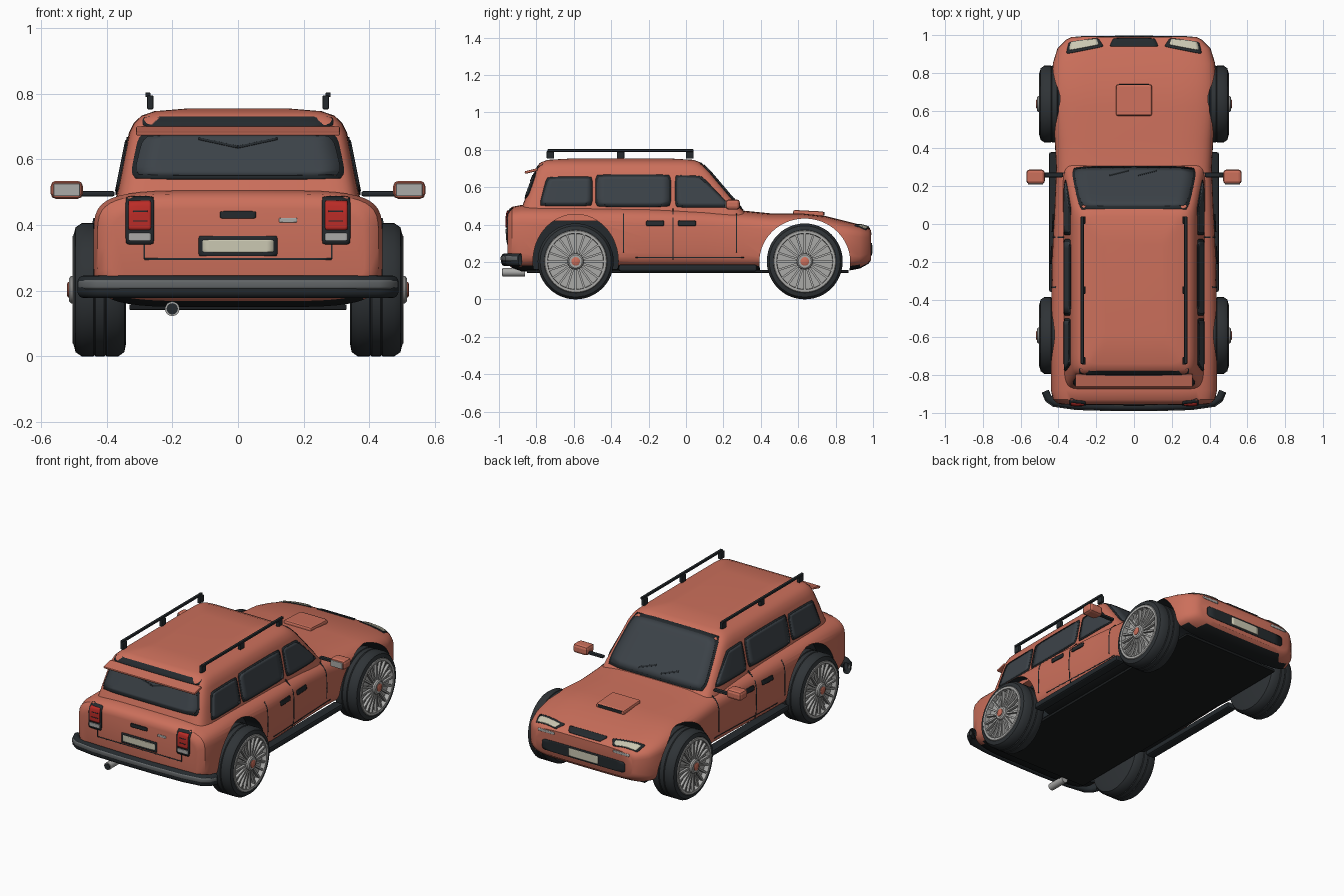
import bpy, bmesh, math
from mathutils import Vector
from mathutils.bvhtree import BVHTree

if "Cube" in bpy.data.objects:
    bpy.data.objects.remove(bpy.data.objects["Cube"])


def material(name, rgb):
    m = bpy.data.materials.new(name)
    m.use_nodes = True
    m.diffuse_color = (*rgb, 1)
    m.node_tree.nodes["Principled BSDF"].inputs["Base Color"].default_value = (*rgb, 1)
    return m


paint = material("coral paint", (.60, .16, .105))
glass = material("tinted glass", (.045, .055, .065))
trim = material("dark trim", (.018, .023, .027))
rubber = material("tyre rubber", (.028, .033, .037))
under = material("underside black", (.01, .012, .013))
silver = material("silver", (.4, .4, .39))
grey = material("bumper grey", (.12, .13, .135))
red = material("tail light red", (.5, .025, .02))
cream = material("cream lens", (.6, .58, .45))


def finish(name, bm, mats, angle=35):
    me = bpy.data.meshes.new(name)
    bm.to_mesh(me)
    bm.free()
    ob = bpy.data.objects.new(name, me)
    bpy.context.collection.objects.link(ob)
    for m in mats:
        me.materials.append(m)
    smooth(ob, angle)
    return ob


def smooth(ob, angle=35):
    bpy.ops.object.select_all(action='DESELECT')
    ob.select_set(True)
    bpy.context.view_layer.objects.active = ob
    bpy.ops.object.shade_smooth_by_angle(angle=math.radians(angle))


def superellipse(power, count=48):
    pts = []
    for i in range(count):
        t = 2 * math.pi * i / count
        c, s = math.cos(t), math.sin(t)
        pts.append((math.copysign(abs(c) ** (2 / power), c), math.copysign(abs(s) ** (2 / power), s)))
    return pts


def loft(rings):
    bm = bmesh.new()
    loops = [[bm.verts.new(p) for p in ring] for ring in rings]
    n = len(loops[0])
    for a, b in zip(loops, loops[1:]):
        for i in range(n):
            bm.faces.new((a[i], a[(i + 1) % n], b[(i + 1) % n], b[i]))
    bm.faces.new(loops[0])
    bm.faces.new(loops[-1])
    bmesh.ops.recalc_face_normals(bm, faces=bm.faces)
    return bm


def lathe(name, profile, y, z, side, mat, count=48):
    # rings of (x, radius) around the wheel axle
    rings = [[(side * x, y + r * math.cos(2 * math.pi * i / count), z + r * math.sin(2 * math.pi * i / count))
              for i in range(count)] for x, r in profile]
    return finish(name, loft(rings), [mat])


def box(name, centre, size, mat, bevel=.006, tilt=0):
    bpy.ops.mesh.primitive_cube_add(size=1, location=centre)
    ob = bpy.context.object
    ob.name = name
    ob.scale = size
    bpy.ops.object.transform_apply(location=False, rotation=False, scale=True)
    ob.rotation_euler.x = tilt
    ob.data.materials.append(mat)
    mod = ob.modifiers.new("soft edges", 'BEVEL')
    mod.width, mod.segments = bevel, 2
    return ob


# Lower body: stations of y, half width, bottom, top
stations = [(-.955, .385, .2, .45), (-.95, .405, .185, .475), (-.93, .428, .168, .495), (-.88, .44, .15, .505),
            (-.6, .44, .15, .505), (-.2, .435, .15, .5), (.1, .42, .15, .49), (.3, .412, .15, .475),
            (.45, .42, .15, .46), (.62, .436, .15, .46), (.75, .436, .15, .445), (.85, .43, .15, .42),
            (.93, .405, .165, .4), (.975, .36, .19, .385), (.99, .33, .21, .368)]
rings = [[(w * c, y, (lo + hi) / 2 + (hi - lo) / 2 * s) for c, s in superellipse(5)] for y, w, lo, hi in stations]
shell = loft(rings)

# Cabin: levels of z, half width, rear y, front y
levels = [(z, .368 - .2 * (z - .5), -.875 + .38 * (z - .5), .31 - .85 * (z - .47)) for z in (.42, .5, .58, .68)]
levels += [(.712, .316, -.793, .1), (.733, .293, -.775, .075), (.746, .255, -.74, .04), (.754, .16, -.6, -.1)]
rings = [[(w * c, (r + f) / 2 + (f - r) / 2 * s, z) for c, s in superellipse(14)] for z, w, r, f in levels]
upper = loft(rings)

probe = bmesh.new()
for part in (shell, upper):
    tmp = bpy.data.meshes.new("probe")
    part.to_mesh(tmp)
    probe.from_mesh(tmp)
    bpy.data.meshes.remove(tmp)
surface = BVHTree.FromBMesh(probe)
body_mats = [paint, under, trim]
body = finish("lower_body", shell, body_mats)
for f in body.data.polygons:
    f.material_index = 1 if f.normal.z < -.85 else 0
finish("cabin", upper, [paint])


# Wheel arches: the front pair is open right across, the rear pair has inner walls
def cut_arch(x, y, z, depth, ry, rz):
    bpy.ops.mesh.primitive_cylinder_add(vertices=64, radius=1, depth=2, location=(x, y, z), rotation=(0, math.pi / 2, 0))
    cutter = bpy.context.object
    cutter.scale = (rz, ry, depth)
    for m in body_mats:
        cutter.data.materials.append(m)
    for f in cutter.data.polygons:
        f.material_index = 2
    mod = body.modifiers.new("arch", 'BOOLEAN')
    mod.operation, mod.object, mod.solver = 'DIFFERENCE', cutter, 'EXACT'
    bpy.context.view_layer.objects.active = body
    bpy.ops.object.modifier_apply(modifier=mod.name)
    bpy.data.objects.remove(cutter)


cut_arch(0, .635, .2, .7, .243, .232)
for s in (1, -1):
    cut_arch(s * .53, -.59, .205, .2, .228, .25)
smooth(body)
box("floor_pan", (0, .01, .15), (.66, 1.72, .016), under, .002)


# Thin plate laid over the bodywork; corners run around in the plane across the axis
def plate(name, corners, axis, sign, mat, lift=.003, rounding=.05, n=10):
    k = "xyz".index(axis)
    ray = Vector((0, 0, 0))
    ray[k] = -sign
    a, b, c, d = [Vector(p) for p in corners]
    bm = bmesh.new()
    grid = []
    for i in range(n + 1):
        row = []
        for j in range(n + 1):
            u, v = 2 * i / n - 1, 2 * j / n - 1
            u, v = u * (1 - rounding * v ** 6), v * (1 - rounding * u ** 6)
            u, v = (u + 1) / 2, (v + 1) / 2
            p = list((a * (1 - u) + b * u) * (1 - v) + (d * (1 - u) + c * u) * v)
            p.insert(k, 2 * sign)
            hit = surface.ray_cast(Vector(p), ray)[0]
            if hit is None:
                hit = surface.find_nearest(Vector(p))[0]
            row.append(bm.verts.new(hit - ray * lift))
        grid.append(row)
    for i in range(n):
        for j in range(n):
            bm.faces.new((grid[i][j], grid[i + 1][j], grid[i + 1][j + 1], grid[i][j + 1]))
    bm.normal_update()
    if sum(f.normal.dot(ray) for f in bm.faces) > 0:
        bmesh.ops.reverse_faces(bm, faces=bm.faces)
    ob = finish(name, bm, [mat])
    mod = ob.modifiers.new("thickness", 'SOLIDIFY')
    mod.thickness, mod.offset = .006, -1


def rect(x0, x1, z0, z1):
    return [(x0, z0), (x1, z0), (x1, z1), (x0, z1)]


def framed(name, corners, axis, sign, inner, border=.012, rounding=.05):
    mid = sum((Vector(p) for p in corners), Vector((0, 0))) / 4
    inset = [[v - math.copysign(border, v - m) for v, m in zip(p, mid)] for p in corners]
    plate(name + "_frame", corners, axis, sign, trim, .004, rounding)
    plate(name, inset, axis, sign, inner, .007, rounding)


# Windscreen and rear glass
framed("windscreen", [(-.335, .478), (.335, .478), (.29, .732), (-.29, .732)], 'y', 1, glass)
framed("rear_window", [(-.33, .54), (.33, .54), (.3, .685), (-.3, .685)], 'y', -1, glass)
plate("rear_roof_strip", rect(-.29, .29, .7, .73), 'y', -1, trim)
box("roof_spoiler", (0, -.828, .686), (.62, .07, .014), paint, .005, math.radians(14))
for x in (-.13, .02):
    plate("windscreen_wiper", [(x, .255), (x + .1, .28), (x + .1, .287), (x, .262)], 'z', 1, trim, .01, 0)
for s in (1, -1):
    plate("rear_wiper", [(0, .634), (s * .12, .66), (s * .12, .667), (0, .641)], 'y', -1, trim, .01, 0)

# Rear panel
framed("rear_number_plate", rect(-.12, .12, .305, .367), 'y', -1, cream, .012, .02)
plate("tailgate_handle", rect(-.055, .055, .42, .442), 'y', -1, trim, .008)
plate("tailgate_trim", rect(.125, .18, .408, .421), 'y', -1, silver)
plate("tailgate_seam", rect(-.285, .285, .294, .299), 'y', -1, trim, .002, 0)

# Nose: grilles, plate, bonnet scoop
plate("lower_grille", rect(-.28, .28, .235, .302), 'y', 1, trim, .004)
plate("front_number_plate", rect(-.1, .1, .245, .292), 'y', 1, cream, .008, .02)
plate("upper_grille", [(-.13, .94), (.13, .94), (.11, .984), (-.11, .984)], 'z', 1, trim, .005)
box("bonnet_scoop", (0, .655, .459), (.19, .165, .03), paint, .01, math.radians(-3))
box("scoop_mouth", (0, .737, .458), (.16, .006, .018), trim, .002)

for s, side in ((1, "left_"), (-1, "right_")):
    # Side glass
    framed(side + "rear_quarter_window", [(-.785, .5), (-.5, .5), (-.5, .658), (-.745, .655)], 'x', s, glass, .01)
    framed(side + "rear_door_window", rect(-.485, -.08, .495, .668), 'x', s, glass, .01)
    framed(side + "front_door_window", [(-.058, .492), (.245, .492), (.085, .66), (-.058, .665)], 'x', s, glass, .01)
    # Door seams, handles and sills
    for y, lo, hi in ((-.335, .25, .46), (-.07, .21, .485), (.27, .25, .46)):
        plate(side + "door_seam", rect(y - .003, y + .003, lo, hi), 'x', s, trim, .002, 0)
    plate(side + "sill_seam", rect(-.27, .31, .222, .227), 'x', s, trim, .002, 0)
    plate(side + "tailgate_edge", rect(s * .283, s * .288, .296, .34), 'y', -1, trim, .002, 0)
    for y in (-.165, .005):
        plate(side + "door_handle", rect(y - .048, y + .048, .393, .421), 'x', s, trim, .01)
    box(side + "sill", (s * .42, .01, .168), (.06, .74, .036), trim, .01)
    # Lamps
    plate(side + "tail_light_housing", rect(s * .255, s * .342, .34, .488), 'y', -1, trim, .005)
    plate(side + "tail_light", rect(s * .265, s * .333, .385, .475), 'y', -1, red, .009, .02)
    plate(side + "reverse_light", rect(s * .265, s * .333, .353, .375), 'y', -1, silver, .009, .02)
    for z in (.41, .44):
        plate(side + "tail_light_rib", rect(s * .275, s * .32, z, z + .004), 'y', -1, trim, .011, 0)
    plate(side + "headlight_surround", [(s * .16, .94), (s * .36, .9), (s * .345, .965), (s * .19, .985)], 'z', 1, trim)
    plate(side + "headlight", [(s * .185, .95), (s * .345, .92), (s * .335, .964), (s * .2, .982)], 'z', 1, cream, .007)
    plate(side + "front_indicator", rect(s * .2, s * .31, .343, .358), 'y', 1, silver)
    # Mirrors
    box(side + "mirror", (s * .521, .25, .507), (.098, .075, .055), paint, .016)
    box(side + "mirror_glass", (s * .521, .212, .507), (.08, .006, .038), silver, .002)
    box(side + "mirror_arm", (s * .435, .26, .495), (.12, .025, .016), trim)
    # Roof rails
    box(side + "roof_rail", (s * .274, -.35, .796), (.016, .78, .014), trim, .003)
    for y in (-.725, -.35, .02):
        box(side + "rail_post", (s * .267, y, .773), (.02, .04, .042), trim, .004)
    # Wheels
    for y, end in ((-.59, "rear_"), (.635, "front_")):
        name, z = side + end, .203
        lathe(name + "tyre", [(.34, .01), (.34, .16), (.346, .19), (.365, .203), (.4, .203), (.403, .199), (.407, .203),
                              (.433, .203), (.437, .199), (.44, .203), (.475, .203), (.494, .19), (.5, .168),
                              (.485, .155), (.472, .15), (.472, .01)], y, z, s, rubber)
        lathe(name + "rim", [(.475, .148), (.503, .15), (.503, .164), (.495, .17), (.475, .17)], y, z, s, silver)
        lathe(name + "hub", [(.475, .045), (.508, .042), (.514, .035), (.514, .01)], y, z, s, silver, 24)
        lathe(name + "hub_cap", [(.5, .023), (.517, .023), (.52, .018)], y, z, s, paint, 24)
        bm = bmesh.new()
        for i in range(20):
            t = 2 * math.pi * i / 20
            out, across = Vector((0, math.cos(t), math.sin(t))), Vector((0, -math.sin(t), math.cos(t)))
            made = bmesh.ops.create_cube(bm, size=1)["verts"]
            for v in made:
                x, a, r = v.co
                v.co = Vector((s * (.49 + x * .016), y, z)) + across * a * .011 + out * (.095 + r * .115)
        bmesh.ops.recalc_face_normals(bm, faces=bm.faces)
        finish(name + "spokes", bm, [silver])


# Wrap-around rear bumper
def bumper(name, push, z, half, round_off, mat):
    cu = bpy.data.curves.new(name, 'CURVE')
    cu.dimensions, cu.fill_mode = '2D', 'NONE'
    cu.extrude, cu.bevel_depth, cu.bevel_resolution = half, round_off, 3
    right = [(.47, -.885), (.455, -.92), (.42, -.945), (.3, -.962), (.1, -.968)]
    pts = right + [(-x, y) for x, y in reversed(right)]
    sp = cu.splines.new('POLY')
    sp.points.add(len(pts) - 1)
    for p, (x, y) in zip(sp.points, pts):
        p.co = (x * (1 + push), y - push, 0, 1)
    ob = bpy.data.objects.new(name, cu)
    bpy.context.collection.objects.link(ob)
    ob.location.z = z
    cu.materials.append(mat)
    bpy.ops.object.select_all(action='DESELECT')
    ob.select_set(True)
    bpy.context.view_layer.objects.active = ob
    bpy.ops.object.convert(target='MESH')
    smooth(bpy.context.object)


bumper("rear_bumper", 0, .212, .014, .02, trim)
bumper("rear_bumper_strip", .014, .219, .006, .009, grey)

# Exhaust
for name, r, y, mat in (("exhaust_pipe", .022, -.92, silver), ("exhaust_opening", .017, -.923, trim)):
    bpy.ops.mesh.primitive_cylinder_add(vertices=24, radius=r, depth=.12, location=(-.2, y, .145), rotation=(math.pi / 2, 0, 0))
    bpy.context.object.name = name
    bpy.context.object.data.materials.append(mat)
    smooth(bpy.context.object)
